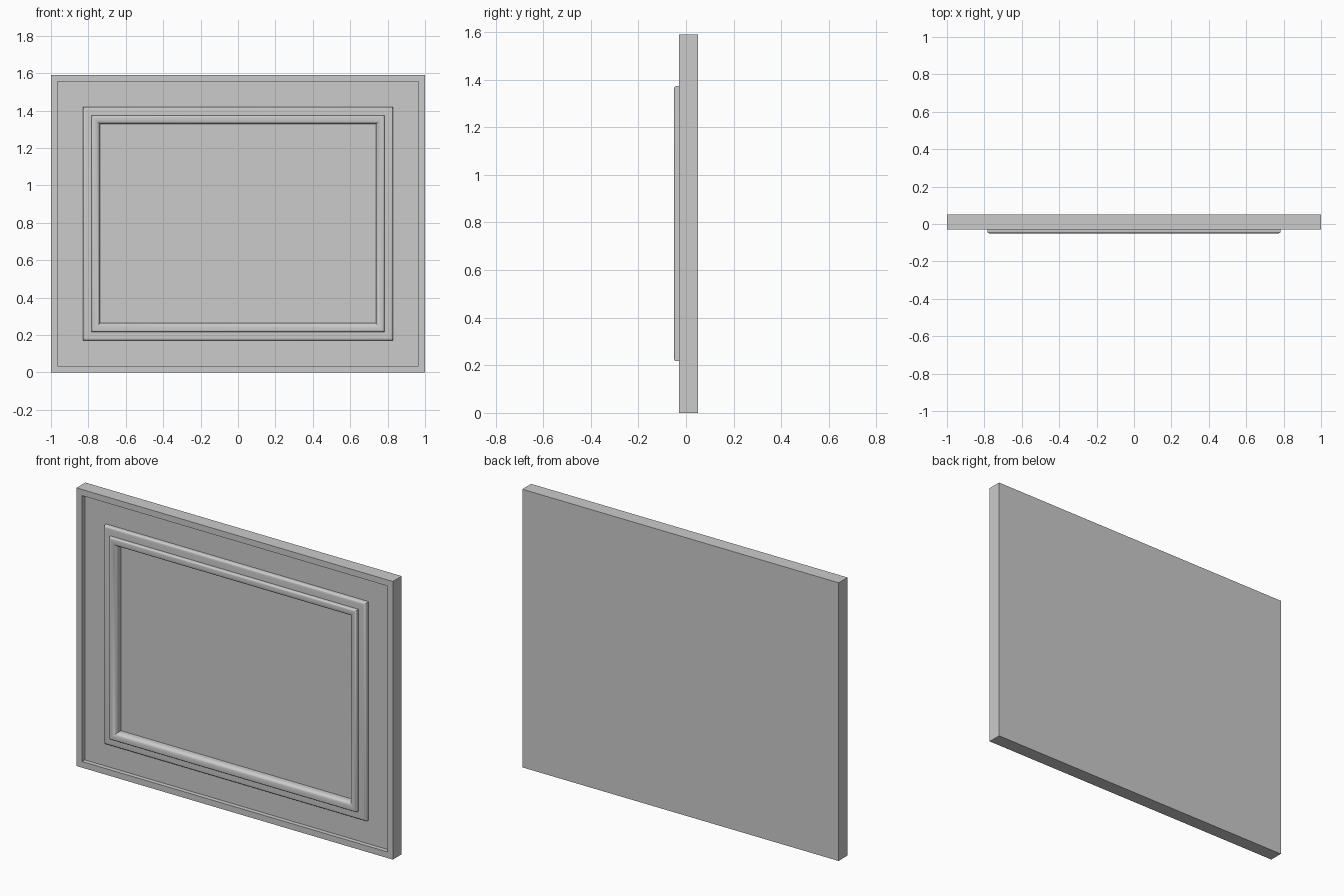
import bpy
import bmesh
import math

WIDTH, HEIGHT = 2.0, 1.59
BACK, RIM, FLOOR = 0.05, -0.03, -0.005

cube = bpy.data.objects.get("Cube")
if cube:
    bpy.data.objects.remove(cube, do_unlink=True)

grey = bpy.data.materials.new("plain grey")
grey.use_nodes = True
colour = (0.6, 0.6, 0.6, 1.0)
grey.diffuse_color = colour
grey.node_tree.nodes["Principled BSDF"].inputs["Base Color"].default_value = colour


def arc(centre, radii, start, end, steps=6):
    """Points (inset, depth) along an elliptical arc, angles in degrees."""
    angles = [math.radians(start + (end - start) * i / steps) for i in range(steps + 1)]
    return [(centre[0] + radii[0] * math.cos(a), centre[1] - radii[1] * math.sin(a))
            for a in angles]


def nested_frame(name, profile, cap_ends=False, closed=False):
    """Sweep an (inset, depth) profile round the rectangle with mitred corners."""
    bm = bmesh.new()
    rings = []
    for inset, y in profile:
        x, low, high = WIDTH / 2 - inset, inset, HEIGHT - inset
        corners = [(-x, low), (x, low), (x, high), (-x, high)]
        rings.append([bm.verts.new((cx, y, cz)) for cx, cz in corners])
    pairs = list(zip(rings, rings[1:]))
    if closed:
        pairs.append((rings[-1], rings[0]))
    for a, b in pairs:
        for i in range(4):
            j = (i + 1) % 4
            bm.faces.new((a[i], a[j], b[j], b[i]))
    if cap_ends:
        bm.faces.new(rings[0])
        bm.faces.new(rings[-1])
    bmesh.ops.recalc_face_normals(bm, faces=bm.faces)
    mesh = bpy.data.meshes.new(name)
    bm.to_mesh(mesh)
    bm.free()
    mesh.materials.append(grey)
    obj = bpy.data.objects.new(name, mesh)
    bpy.context.collection.objects.link(obj)
    bpy.ops.object.select_all(action='DESELECT')
    obj.select_set(True)
    bpy.context.view_layer.objects.active = obj
    bpy.ops.object.shade_smooth_by_angle(angle=math.radians(35))
    return obj


# Slab with a thin raised rim round a shallow recess
nested_frame("panel", [(0, BACK), (0, RIM), (0.035, RIM), (0.035, FLOOR)], cap_ends=True)

# Low outer moulding with a rounded outer shoulder
outer = [(0.17, FLOOR)] + arc((0.185, -0.018), (0.015, 0.012), 180, 90)
nested_frame("outer_moulding", outer + [(0.222, RIM), (0.222, FLOOR)], closed=True)

# Tall inner moulding: tight outer corner, broad rounding toward the opening
inner = [(0.217, FLOOR)] + arc((0.227, -0.04), (0.01, 0.01), 180, 90)
inner += arc((0.237, -0.025), (0.026, 0.025), 90, 0) + [(0.263, FLOOR)]
nested_frame("inner_moulding", inner, closed=True)
